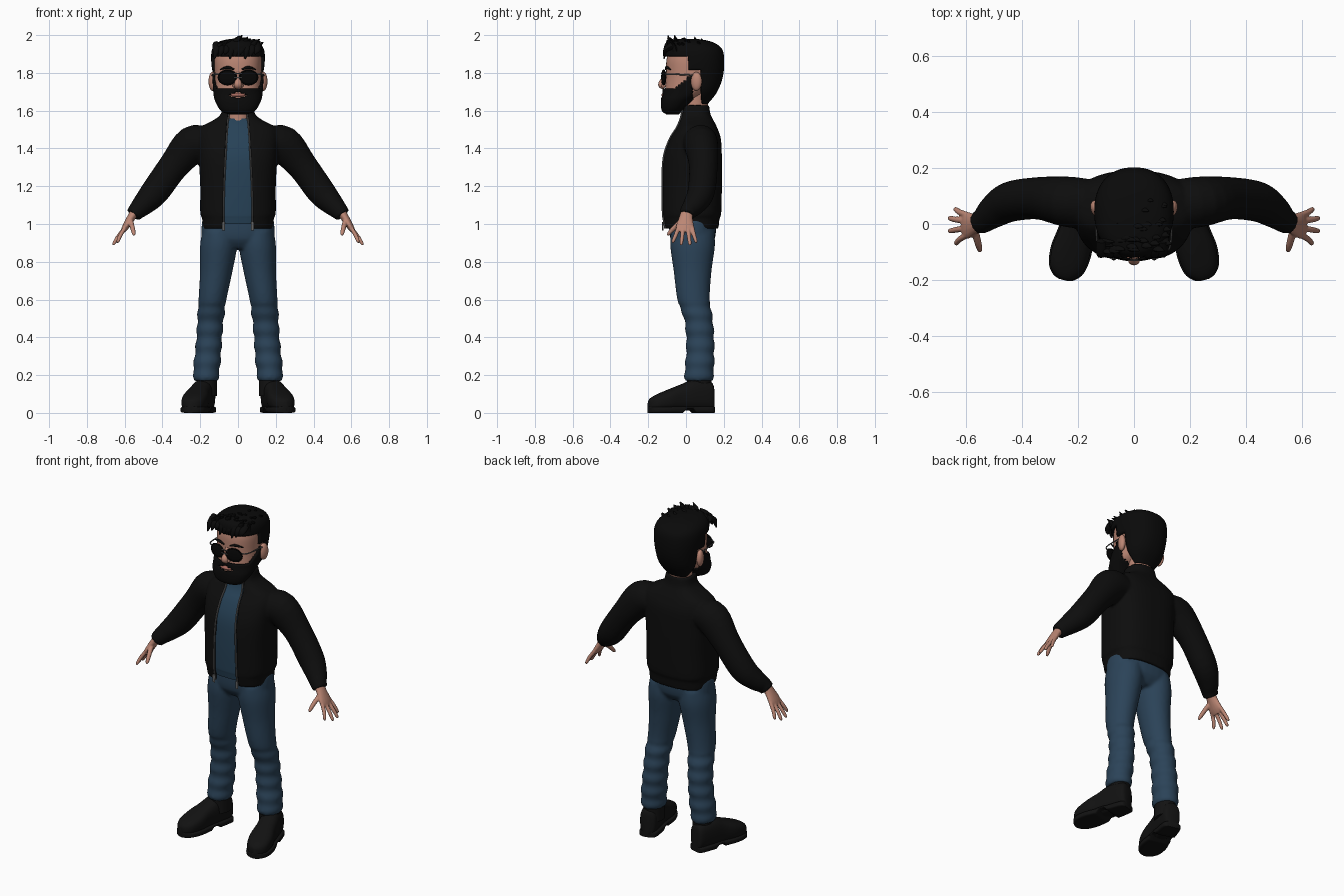
import bpy, bmesh, math, random
from mathutils import Vector, Matrix

if "Cube" in bpy.data.objects:
    bpy.data.objects.remove(bpy.data.objects["Cube"])
random.seed(4)


def material(name, r, g, b):
    m = bpy.data.materials.new(name)
    m.use_nodes = True
    m.diffuse_color = (r, g, b, 1)
    bsdf = m.node_tree.nodes["Principled BSDF"]
    bsdf.inputs["Base Color"].default_value = (r, g, b, 1)
    bsdf.inputs["Roughness"].default_value = 0.8
    return m


SKIN = material("skin", 0.5, 0.24, 0.175)
LIPS = material("lips", 0.38, 0.14, 0.11)
HAIR = material("black hair", 0.003, 0.003, 0.003)
JACKET = material("black fabric", 0.004, 0.004, 0.004)
DENIM = material("blue denim", 0.024, 0.056, 0.098)
SHIRT = material("blue shirt", 0.02, 0.054, 0.095)
LEATHER = material("black leather", 0.006, 0.006, 0.006)
METAL = material("grey metal", 0.12, 0.12, 0.12)
LENS = material("dark lens", 0.002, 0.002, 0.002)


def spline(keys, m=4):
    """Smoothly resample rows of numbers."""
    k = [Vector(r) for r in keys]
    out = []
    for i in range(len(k) - 1):
        a, b, c, d = k[max(i - 1, 0)], k[i], k[i + 1], k[min(i + 2, len(k) - 1)]
        for j in range(m):
            t = j / m
            out.append((b * 2 + (c - a) * t + (a * 2 - b * 5 + c * 4 - d) * t**2
                        + (b * 3 - a - c * 3 + d) * t**3) * 0.5)
    return out + [k[-1]]


def section(c, u, v, n=32, p=1.0, gap=0.0):
    """Rounded cross-section; gap leaves an opening around v."""
    spow = lambda w: math.copysign(abs(w) ** p, w)
    a0 = math.asin(gap ** (1 / p)) if gap else 0
    steps = n - 1 if gap else n
    angles = [a0 + (2 * math.pi - 2 * a0) * i / steps for i in range(n)]
    return [c + u * spow(math.sin(a)) + v * spow(math.cos(a)) for a in angles]


def level(x, y, z, rx, ry, **kw):
    return section(Vector((x, y, z)), Vector((rx, 0, 0)), Vector((0, -ry, 0)), **kw)


def sweep(keys, ref=(0, 1, 0), m=4, n=16):
    """Tube along rows of x, y, z, radius along ref, other radius."""
    rows, ref = spline(keys, m), Vector(ref)
    pts = [Vector(r[:3]) for r in rows]
    rings = []
    for i, r in enumerate(rows):
        t = (pts[min(i + 1, len(pts) - 1)] - pts[max(i - 1, 0)]).normalized()
        u = (ref - t * ref.dot(t)).normalized()
        rings.append(section(pts[i], u * r[3], t.cross(u) * r[4], n))
    return rings


def flip(rings):
    return [[Vector((-q.x, q.y, q.z)) for q in ring] for ring in rings]


def finish(name, bm, mat):
    bmesh.ops.recalc_face_normals(bm, faces=bm.faces)
    me = bpy.data.meshes.new(name)
    bm.to_mesh(me)
    bm.free()
    me.materials.append(mat)
    me.polygons.foreach_set("use_smooth", [True] * len(me.polygons))
    me.set_sharp_from_angle(angle=math.radians(50))
    ob = bpy.data.objects.new(name, me)
    bpy.context.scene.collection.objects.link(ob)
    return ob


def build(name, parts, mat, voxel=0, keep=None, thick=0.015):
    """Skin lists of rings; fuse them by voxel, or keep only some faces as a shell."""
    bm = bmesh.new()
    for rings in parts:
        vs = [[bm.verts.new(q) for q in ring] for ring in rings]
        for a, b in zip(vs, vs[1:]):
            for i in range(len(a)):
                j = (i + 1) % len(a)
                bm.faces.new((a[i], a[j], b[j], b[i]))
        bm.faces.new(vs[0])
        bm.faces.new(vs[-1])
    if keep:
        bad = [f for f in bm.faces if not keep(f.calc_center_median())]
        bmesh.ops.delete(bm, geom=bad, context="FACES")
    ob = finish(name, bm, mat)
    if keep:
        mod = ob.modifiers.new("thickness", "SOLIDIFY")
        mod.thickness, mod.offset = thick, -1
    if voxel:
        mod = ob.modifiers.new("fuse", "REMESH")
        mod.mode, mod.voxel_size, mod.use_smooth_shade = "VOXEL", voxel, True
        mod = ob.modifiers.new("soften", "SMOOTH")
        mod.factor, mod.iterations = 0.5, 3
    return ob


def pair(name, parts, mat, **kw):
    build("left_" + name, parts, mat, **kw)
    build("right_" + name, [flip(p) for p in parts], mat, **kw)


def ball(name, loc, scale, mat, turn=0):
    bm = bmesh.new()
    bmesh.ops.create_uvsphere(bm, u_segments=24, v_segments=14, radius=1)
    bm.transform(Matrix.Translation(loc) @ Matrix.Rotation(turn, 4, "Z") @ Matrix.Diagonal((*scale, 1)))
    return finish(name, bm, mat)


# Jeans: two legs with small folds fused to the hips
legs = [(.168, .068, .17, .062, .073), (.168, .07, .22, .07, .078), (.16, .075, .3, .07, .075),
        (.152, .075, .4, .068, .074), (.145, .065, .5, .07, .076), (.135, .04, .6, .074, .086),
        (.115, .035, .75, .086, .1), (.103, .035, .88, .098, .118), (.1, .035, .96, .09, .115)]
leg = []
for x, y, z, rx, ry in spline(legs, 6):
    fold = 0.004 * math.sin(z * 75) if z < 0.58 else 0
    leg.append(level(x, y, z, rx + fold, ry + fold))
hips = [level(0, .035, z, rx, ry, p=.85) for z, rx, ry in
        spline([(.87, .13, .08), (.92, .188, .117), (1, .192, .125), (1.03, .185, .12)])]
build("jeans", [leg, flip(leg), hips], DENIM, voxel=0.01)

# Jacket rows: height, front, back, half width, half opening
body = spline([(.975, -.115, .172, .185, .078), (1.03, -.125, .178, .19, .078), (1.06, -.128, .187, .2, .078),
               (1.2, -.13, .19, .2, .075), (1.35, -.122, .19, .208, .068), (1.45, -.088, .185, .215, .062),
               (1.51, -.05, .165, .2, .058), (1.55, -.035, .145, .13, .055),
               (1.58, -.03, .13, .092, .05), (1.63, -.025, .122, .08, .05)])


def torso(row, inset, is_open):
    z, front, back, rx, gap = row
    rx, ry = rx - inset, (back - front) / 2 - inset
    return level(0, (front + back) / 2, z, rx, ry, n=40, p=.75, gap=gap / rx if is_open else 0)


shell = [torso(r, 0, True) + torso(r, .02, True)[::-1] for r in body]
arm = sweep([(.16, .07, 1.43, .09, .08), (.24, .08, 1.42, .09, .1), (.34, .092, 1.308, .076, .08),
             (.44, .08, 1.17, .072, .075), (.5, .045, 1.105, .06, .06), (.535, .015, 1.07, .046, .048),
             (.555, .005, 1.047, .042, .042)], n=24)
build("jacket", [shell, arm, flip(arm)], JACKET, voxel=0.008)
build("shirt", [[torso(r, .02, False) for r in body if 1 <= r[0] < 1.56]], SHIRT)

# Zip tapes and pulls along the jacket opening
edge = [torso(r, 0, True)[0] for r in body]
pair("zip", [sweep([(q.x - .002, q.y, q.z, .005, .005) for q in edge], ref=(1, 0, 0), m=1, n=6)], METAL)
pair("zip_pull", [sweep([(.078, -.122, z, .008, .004) for z in (.965, .99, 1.01)], ref=(1, 0, 0), n=8)], METAL)

# Hands
palm = sweep([(.535, .01, 1.08, .033, .025), (.565, 0, 1.035, .036, .022),
              (.595, -.005, .985, .048, .018), (.61, -.005, .96, .038, .012)])
hand = [palm]
for base, x, y, z in [(.032, .64, .052, .9), (.01, .66, .02, .887), (-.015, .66, -.025, .887), (-.039, .638, -.068, .9)]:
    hand.append(sweep([(.595, base, .985, .011, .011), ((.605 + x) / 2, (base + y) / 2, (z + .985) / 2, .011, .011),
                       (x - .003, y, z + .01, .009, .009), (x, y, z, .004, .004)], n=10))
hand.append(sweep([(.57, -.02, 1.02, .014, .014), (.558, -.065, .978, .013, .013),
                   (.552, -.09, .95, .01, .01), (.55, -.098, .94, .005, .005)], ref=(1, 0, 0), n=10))
pair("hand", hand, SKIN, voxel=0.004)

# Boots: sections placed from heel to toe
heel, toe = Vector((.162, .145, 0)), Vector((.252, -.2, 0))
across = (toe - heel).cross(Vector((0, 0, 1))).normalized()


def boot(t, w, low, top, p):
    return section(heel.lerp(toe, t) + Vector((0, 0, (low + top) / 2)), across * w,
                   Vector((0, 0, (top - low) / 2)), p=p)


rows = spline([(0, .028, .13), (.05, .048, .165), (.3, .057, .175), (.5, .06, .15), (.7, .069, .122),
               (.88, .06, .095), (.97, .036, .075), (1, .012, .06)])
pair("boot", [[boot(t, w, .012, top, .75) for t, w, top in rows]], LEATHER)
pair("sole", [[boot(t, w + .005, .02 if .32 < t < .48 else 0, .034, .4) for t, w, top in rows]], LEATHER)
pair("boot_shaft", [[level(.166, .07, z, .055, .066) for z in (.09, .14, .2)]], LEATHER)

# Head and neck; rows: height, front, back, half width
skull = spline([(1.58, -.09, -.05, .035), (1.6, -.115, -.03, .078), (1.65, -.12, .025, .108),
                (1.7, -.112, .1, .118), (1.78, -.105, .15, .122), (1.87, -.103, .165, .125),
                (1.93, -.08, .15, .11), (1.965, -.03, .1, .06)], 8)


def head_rings(rows, grow=0.0):
    return [level(0, (f + b) / 2, z, rx + grow, (b - f) / 2 + grow, n=72, p=.88) for z, f, b, rx in rows]


build("head", [head_rings(skull)], SKIN)
build("neck", [[level(0, .05, z, .066, .066) for z in (1.48, 1.6, 1.72)]], SKIN)
nose = sweep([(0, -.1, 1.8, .012, .01), (0, -.118, 1.765, .015, .014), (0, -.13, 1.738, .021, .018),
              (0, -.113, 1.722, .018, .012)], ref=(1, 0, 0))
build("nose", [nose], SKIN)
for side, s in (("left", 1), ("right", -1)):
    ball(side + "_ear", (s * .135, .055, 1.755), (.02, .03, .05), SKIN, s * -.3)
    ball(side + "_nostril", (s * .018, -.118, 1.732), (.011, .013, .01), SKIN)
ball("mouth", (0, -.112, 1.683), (.04, .018, .011), LIPS)


# Beard with an opening for the mouth
def is_beard(q):
    in_mouth = q.y < 0 and (q.x / .045) ** 2 + ((q.z - 1.683) / .014) ** 2 < 1
    return q.y < .035 and q.z < 1.718 + max(0, q.y + .06) * .8 and not in_mouth


build("beard", [head_rings([r for r in skull if r[0] < 1.83], .013)], HAIR, keep=is_beard)

# Hair cap open at the face, with swept tufts on top
hair_rows = spline([(1.635, .04, .115, .065), (1.7, -.05, .165, .115), (1.78, -.1, .195, .132),
                    (1.87, -.112, .202, .142), (1.93, -.118, .188, .135), (1.965, -.1, .135, .1),
                    (1.98, -.05, .06, .04)], 8)
build("hair", [head_rings(hair_rows)], HAIR, thick=.02,
      keep=lambda q: q.z > 1.885 or (q.y > .015 and q.z > 1.81) or q.y > .085)
tufts = []
for i in range(46):
    x, y = random.uniform(-.115, .105), random.uniform(-.1, .12)
    top = 1.972 - 2.4 * x * x - 1.5 * max(0, y) ** 2
    lift = random.uniform(.008, .028)
    tufts.append(sweep([(x, y, top - .03, .022, .016), (x + .008, y - .008, top, .016, .01),
                        (x + .03, y - .015, min(top + lift, 2), .002, .002)], ref=(1, .3, 0), n=8))
for i in range(9):
    x = -.115 + i * .027
    tufts.append(sweep([(x, -.06, 1.95, .02, .02), (x, -.105, 1.925, .02, .014),
                        (x - .01, -.116, 1.875 + .012 * (i % 3), .004, .003)], ref=(1, 0, 0), n=8))
build("hair_tufts", tufts, HAIR)
pair("eyebrow", [sweep([(.02, -.107, 1.818, .004, .004), (.055, -.103, 1.829, .008, .007),
                        (.095, -.082, 1.818, .003, .003)], ref=(0, 0, 1), n=8)], HAIR)

# Sunglasses
for side, s in (("left", 1), ("right", -1)):
    ball(side + "_lens", (s * .056, -.118, 1.776), (.047, .006, .037), LENS, s * .2)
rim = []
for i in range(25):
    a = i * math.tau / 24
    rim.append((.056 + .048 * math.cos(a), -.118 + .0096 * math.cos(a), 1.776 + .038 * math.sin(a), .004, .004))
pair("rim", [sweep(rim, m=1, n=8)], LENS)
pair("temple", [sweep([(.1, -.108, 1.792, .004, .003), (.128, -.085, 1.793, .004, .003),
                       (.136, .0, 1.79, .004, .003), (.138, .06, 1.785, .004, .003)], ref=(0, 0, 1), n=8)], METAL)
for name, z in (("bridge", 1.775), ("brow_bar", 1.796)):
    build(name, [sweep([(x, -.129, z, .003, .003) for x in (-.02, 0, .02)], n=8)], METAL)
